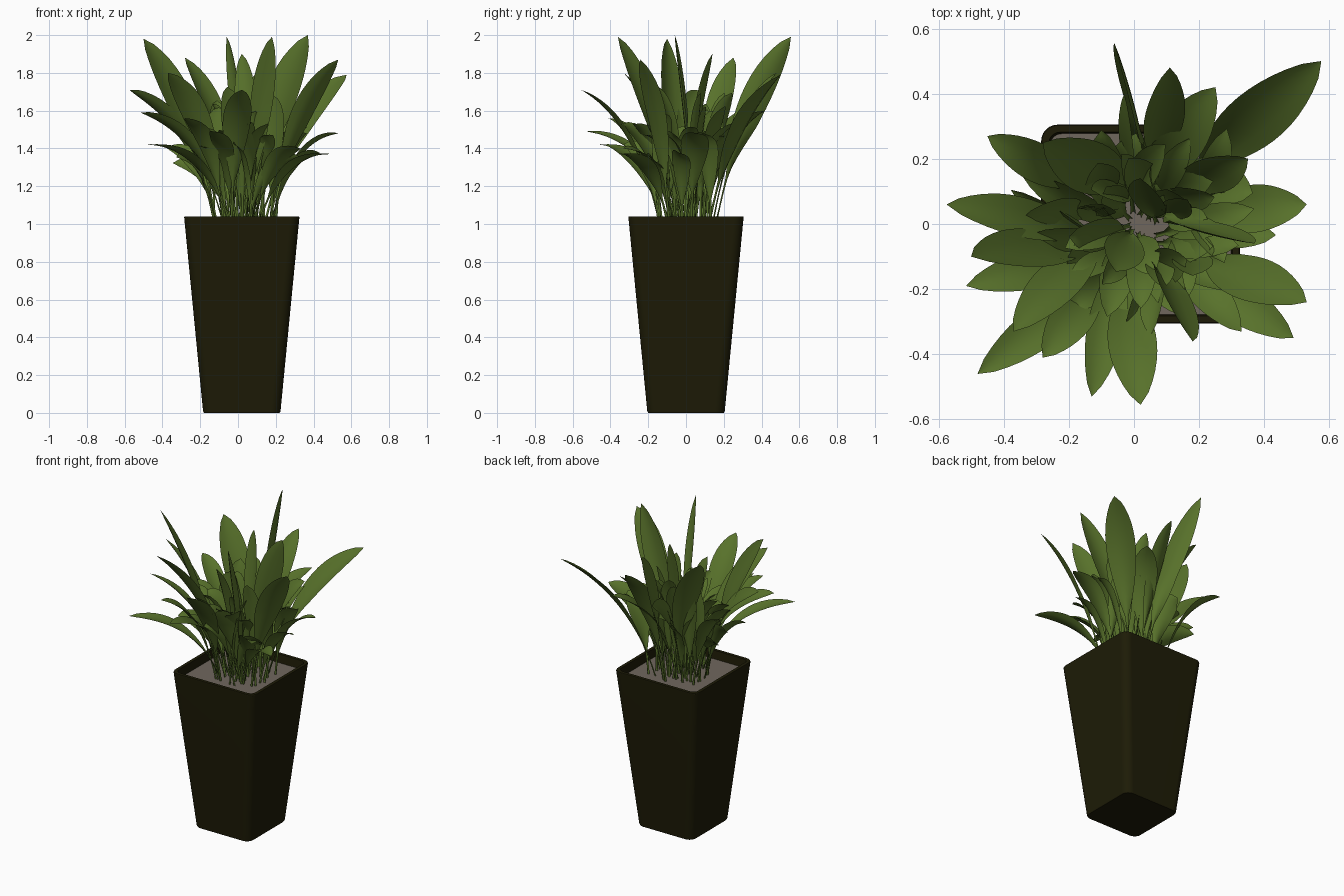
import bpy, bmesh, math, random
from mathutils import Vector

if "Cube" in bpy.data.objects:
    bpy.data.objects.remove(bpy.data.objects["Cube"])

random.seed(5)
CX = 0.02  # pot centre in x


def material(name, rgb):
    m = bpy.data.materials.new(name)
    m.diffuse_color = (*rgb, 1)
    m.use_nodes = True
    m.node_tree.nodes["Principled BSDF"].inputs["Base Color"].default_value = m.diffuse_color
    return m


POT = material("dark olive brown", (0.0125, 0.0112, 0.002))
SOIL = material("grey soil", (0.16, 0.135, 0.11))
LEAF = material("leaf green", (0.098, 0.168, 0.024))


def finish(bm, name, mat, angle):
    me = bpy.data.meshes.new(name)
    bm.to_mesh(me)
    bm.free()
    me.materials.append(mat)
    ob = bpy.data.objects.new(name, me)
    bpy.context.collection.objects.link(ob)
    bpy.ops.object.select_all(action='DESELECT')
    ob.select_set(True)
    bpy.context.view_layer.objects.active = ob
    bpy.ops.object.shade_smooth_by_angle(angle=math.radians(angle))
    return ob


def ring(bm, half, radius, z, seg=6):
    """Rounded square loop of vertices."""
    out = []
    for q in range(4):
        a0 = q * math.pi / 2
        sx = 1 if q in (0, 3) else -1
        sy = 1 if q in (0, 1) else -1
        for i in range(seg + 1):
            a = a0 + math.pi / 2 * i / seg
            out.append(bm.verts.new((CX + sx * (half - radius) + radius * math.cos(a),
                                     sy * (half - radius) + radius * math.sin(a), z)))
    return out


# Tapered square pot with a thin open rim
bm = bmesh.new()
rings = [ring(bm, *r) for r in ((0.200, 0.045, 0), (0.205, 0.05, 0.008), (0.305, 0.05, 1.035),
                                (0.303, 0.05, 1.04), (0.282, 0.035, 1.04), (0.276, 0.035, 0.97))]
for a, b in zip(rings, rings[1:]):
    for i in range(len(a)):
        j = (i + 1) % len(a)
        bm.faces.new((a[i], a[j], b[j], b[i]))
bm.faces.new(rings[0][::-1])
pot = finish(bm, "pot", POT, 35)
weighted = pot.modifiers.new("flat_sides", 'WEIGHTED_NORMAL')
weighted.keep_sharp = True

# Soil surface
bm = bmesh.new()
bm.faces.new(ring(bm, 0.279, 0.035, 0.985))
finish(bm, "soil", SOIL, 30)


def add_leaf(bm, base, tip, width, twist, rows=18, start=0.2):
    """Narrow stalk widening into a folded blade, along an arching curve."""
    base, tip = Vector(base), Vector(tip)
    d = tip - base
    arch = 0.6 + (2 - tip.z) * 0.75
    ctrl = base + Vector((d.x * 0.3, d.y * 0.3, d.z * arch))
    h = Vector((d.x, d.y, 0)).normalized()
    side = Vector((h.y, -h.x, 0))
    tw = math.radians(twist)
    grid = []
    for i in range(rows + 1):
        t = i / rows
        p = base * (1 - t) ** 2 + ctrl * 2 * t * (1 - t) + tip * t * t
        tan = ((ctrl - base) * (1 - t) + (tip - ctrl) * t).normalized()
        up = side.cross(tan)
        ang = tw * min(1, t * 2)
        s = side * math.cos(ang) + up * math.sin(ang)
        n = s.cross(tan)
        u = max(0, (t - start) / (1 - start))
        # blade grows slowly from the stalk and ends in a blunt point
        blade = width / 2 * max(0, math.sin(math.pi * u ** 1.2)) ** 0.7
        stalk = 0.008 * (1 - t)
        w = max(blade, stalk, 0.0005)
        lift = 0.2 * blade + stalk
        grid.append([bm.verts.new(p + s * w * k + n * lift * (k * k - 0.6) * (u < 1))
                     for k in (-1, -0.5, 0, 0.5, 1)])
    for a, b in zip(grid, grid[1:]):
        for k in range(4):
            bm.faces.new((a[k], a[k + 1], b[k + 1], b[k]))


# Outer leaves: tip x, y, z, width, twist
LEAVES = [
    (0.575, 0.50, 1.79, 0.18, -15), (-0.06, 0.555, 1.99, 0.16, 85),
    (0.11, 0.48, 1.80, 0.13, -20), (0.25, 0.42, 1.60, 0.16, 0),
    (0.53, 0.06, 1.48, 0.15, 10), (0.53, -0.24, 1.87, 0.16, 25),
    (0.49, -0.35, 1.37, 0.13, 0), (0.33, -0.33, 1.40, 0.12, 20),
    (0.02, -0.555, 1.71, 0.15, 0), (-0.13, -0.53, 1.49, 0.12, 10),
    (-0.48, -0.46, 1.42, 0.13, 0), (-0.515, -0.19, 1.59, 0.13, -20),
    (-0.575, 0.06, 1.71, 0.15, -35), (-0.45, 0.27, 1.57, 0.12, 0),
    (-0.50, -0.10, 1.98, 0.18, -45), (-0.28, 0.25, 1.88, 0.17, 10),
    (-0.37, -0.33, 1.80, 0.15, -25), (0.18, -0.36, 1.99, 0.15, 60),
    (0.37, -0.06, 2.00, 0.17, 75), (0.35, 0.20, 1.62, 0.14, -30),
    (0.02, 0.14, 1.90, 0.12, 40), (-0.03, 0.40, 1.60, 0.12, 70),
    (-0.28, -0.41, 1.56, 0.13, 0),
]
bm = bmesh.new()
for x, y, z, w, tw in LEAVES:
    base = (CX + x * 0.18 + random.uniform(-0.06, 0.06), y * 0.18 + random.uniform(-0.06, 0.06), 0.975)
    add_leaf(bm, base, (x, y, z), w, tw)
finish(bm, "outer_leaves", LEAF, 60)

# Smaller leaves filling the clump
bm = bmesh.new()
for i in range(48):
    a = i * 2.39996
    r = random.uniform(0.12, 0.42)
    z = random.uniform(1.3, 1.55) + (0.42 - r) * random.uniform(0.2, 1.0)
    x, y = CX + r * math.cos(a), r * math.sin(a)
    b = a + random.uniform(-0.9, 0.9)
    rb = random.uniform(0.03, 0.25) * (0.5 + r)
    base = (CX + rb * math.cos(b), rb * math.sin(b), 0.975)
    add_leaf(bm, base, (x, y, z), random.uniform(0.08, 0.13), random.uniform(-50, 50), 12, 0.15)
finish(bm, "inner_leaves", LEAF, 60)
